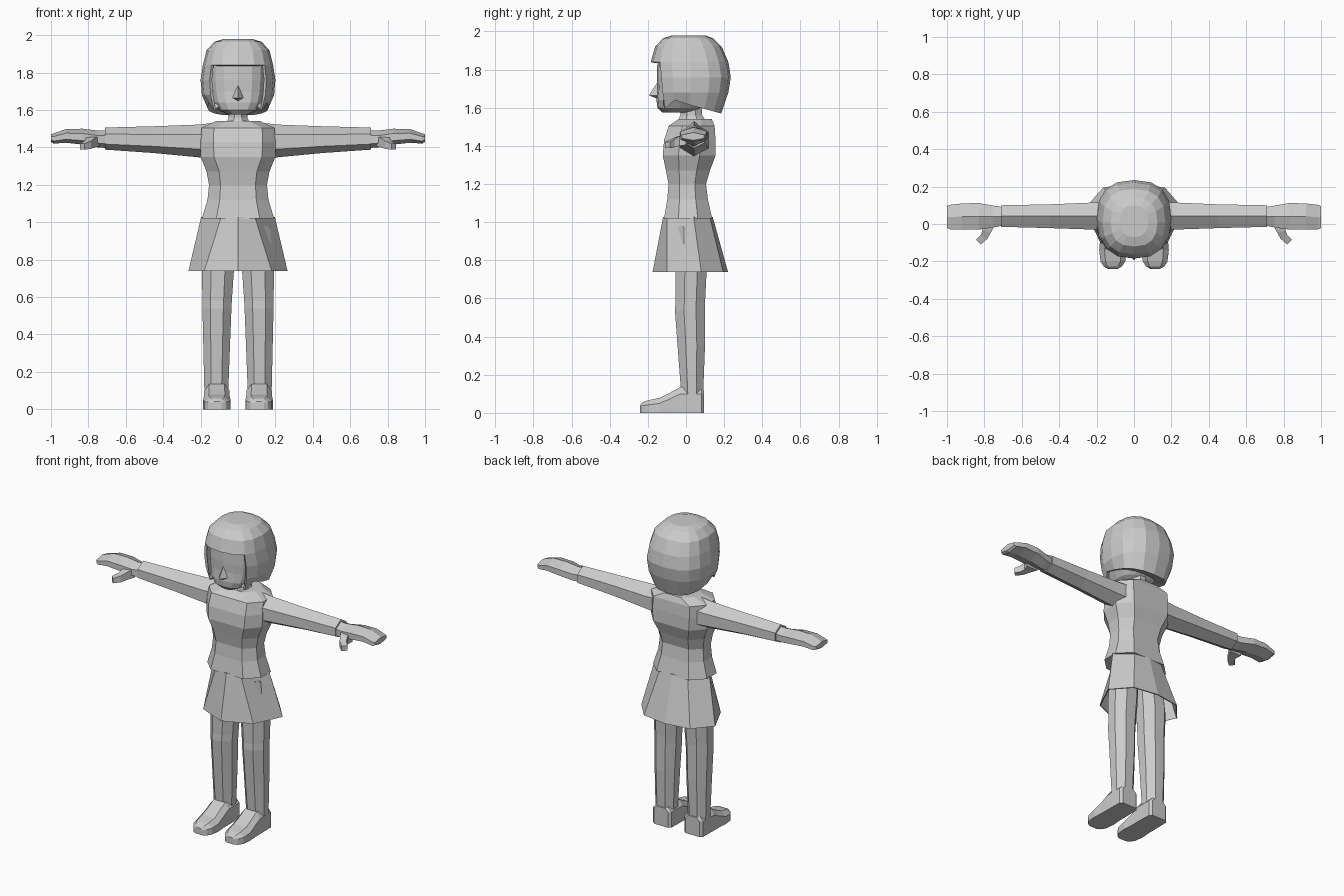
import bpy, bmesh, math
from mathutils import Vector

if "Cube" in bpy.data.objects:
    bpy.data.objects.remove(bpy.data.objects["Cube"])

grey = bpy.data.materials.new("plain grey")
grey.diffuse_color = (0.6, 0.6, 0.6, 1)
grey.use_nodes = True
grey.node_tree.nodes["Principled BSDF"].inputs["Base Color"].default_value = grey.diffuse_color


def finish(name, bm, mirror=False, thick=0):
    """Turn a bmesh into a flat-shaded object."""
    bmesh.ops.recalc_face_normals(bm, faces=bm.faces)
    me = bpy.data.meshes.new(name)
    bm.to_mesh(me)
    bm.free()
    me.materials.append(grey)
    ob = bpy.data.objects.new(name, me)
    bpy.context.collection.objects.link(ob)
    if mirror:
        ob.modifiers.new("mirror", "MIRROR")
    if thick:
        mod = ob.modifiers.new("thickness", "SOLIDIFY")
        mod.thickness = thick
    return ob


def loft(rings, caps=(True, True)):
    """Skin a list of equally long point rings."""
    bm = bmesh.new()
    vs = [[bm.verts.new(p) for p in r] for r in rings]
    n = len(vs[0])
    for a, b in zip(vs, vs[1:]):
        for i in range(n):
            j = (i + 1) % n
            bm.faces.new((a[i], a[j], b[j], b[i]))
    if caps[0]:
        bm.faces.new(vs[0])
    if caps[1]:
        bm.faces.new(vs[-1])
    return bm


def octagon(z, x0, x1, y0, y1, cx=0.3, cy=0.3):
    """Box outline with cut corners, cx and cy being cut fractions."""
    dx, dy = (x1 - x0) * cx, (y1 - y0) * cy
    return [(x0 + dx, y0, z), (x1 - dx, y0, z), (x1, y0 + dy, z), (x1, y1 - dy, z),
            (x1 - dx, y1, z), (x0 + dx, y1, z), (x0, y1 - dy, z), (x0, y0 + dy, z)]


# torso: z, half width, front, back, corner cut
torso = [(1.02, .193, -.115, .137, .2), (1.12, .163, -.098, .115, .2), (1.2, .155, -.092, .105, .2),
         (1.27, .168, -.105, .125, .2), (1.35, .2, -.122, .155, .18), (1.43, .2, -.115, .155, .17),
         (1.505, .195, -.09, .15, .17), (1.54, .12, -.04, .135, .25)]
finish("torso", loft([octagon(z, -w, w, f, b, c) for z, w, f, b, c in torso]))

# neck
finish("neck", loft([octagon(1.51, -.075, .075, -.05, .12), octagon(1.56, -.05, .05, -.03, .085),
                     octagon(1.66, -.045, .045, -.03, .08)]))


# skirt: half outline mirrored to eight sides
def skirt_ring(z, half):
    return [(x, y, z) for x, y in half] + [(-x, y, z) for x, y in half[-2:0:-1]]


waist = [(0, -.12), (.09, -.1), (.197, .04), (.1, .125), (0, .14)]
hem = [(0, -.175), (.18, -.1), (.265, .08), (.165, .195), (0, .22)]
finish("skirt", loft([skirt_ring(1.028, waist), skirt_ring(.74, hem)], (True, False)), thick=.006)


# sleeves: hexagonal along x
def hexagon(x, y0, y1, z0, z1):
    ym, h = (y0 + y1) / 2, z1 - z0
    return [(x, ym, z0), (x, y0, z0 + h * .25), (x, y0, z0 + h * .7),
            (x, ym, z1), (x, y1, z0 + h * .7), (x, y1, z0 + h * .25)]


finish("sleeve", loft([hexagon(.14, -.035, .12, 1.34, 1.53), hexagon(.21, -.03, .115, 1.347, 1.522),
                       hexagon(.45, -.022, .105, 1.37, 1.513), hexagon(.71, -.015, .1, 1.388, 1.506)]),
       mirror=True)

# hands and thumbs
finish("hand", loft([hexagon(.7, -.008, .09, 1.397, 1.492), hexagon(.75, -.018, .098, 1.4, 1.49),
                     hexagon(.83, -.03, .112, 1.415, 1.5), hexagon(.92, -.03, .11, 1.425, 1.498),
                     hexagon(.985, -.028, .102, 1.42, 1.475), hexagon(1.0, -.022, .095, 1.43, 1.47)]),
       mirror=True)


def thumb_ring(xa, ya, xb, yb, z0, z1):
    return [(xa, ya, z0), (xb, yb, z0), (xb, yb, z1), (xa, ya, z1)]


finish("thumb", loft([thumb_ring(.74, .0, .82, .0, 1.405, 1.46), thumb_ring(.765, -.045, .81, -.035, 1.4, 1.45),
                      thumb_ring(.785, -.08, .82, -.06, 1.393, 1.435), thumb_ring(.82, -.11, .845, -.085, 1.388, 1.42)]),
       mirror=True)

# legs: z, inner, outer, front, back
leg = [(.1, .052, .18, -.025, .09), (.36, .042, .186, -.045, .1), (.54, .035, .19, -.058, .1),
       (.58, .033, .19, -.055, .1), (.74, .022, .193, -.055, .108), (.98, .008, .17, -.06, .1)]
finish("leg", loft([octagon(z, a, b, f, k, .28, .3) for z, a, b, f, k in leg]), mirror=True)

# shoes: cross-sections along y as (y, half width, side height, top height)
shoe = [(.095, .05, .1, .12), (.08, .066, .1, .128), (-.03, .068, .1, .135), (-.08, .068, .075, .108),
        (-.14, .073, .05, .078), (-.2, .066, .042, .066), (-.228, .048, .038, .055), (-.24, .025, .034, .042)]


def shoe_ring(y, w, s, t, c=.113):
    return [(c - w, y, 0), (c + w, y, 0), (c + w, y, s), (c + w * .6, y, t), (c - w * .6, y, t), (c - w, y, s)]


finish("shoe", loft([shoe_ring(*s) for s in shoe]), mirror=True)


# rounded sixteen-sided rings for the head
def round_ring(z, w, f, b, power=.8, lift=None):
    pts = []
    for i in range(16):
        a = math.tau * i / 16
        c, s = math.cos(a), math.sin(a)
        x = math.copysign(abs(c) ** power, c) * w
        y = (f + b) / 2 + math.copysign(abs(s) ** power, s) * (b - f) / 2
        pts.append((x, y, lift(y) if lift else z))
    return pts


# face and skull inside the hair
skull = [(1.575, .05, -.125, .03), (1.6, .105, -.15, .08), (1.64, .135, -.155, .12), (1.7, .15, -.15, .16),
         (1.76, .155, -.152, .17), (1.86, .155, -.15, .17), (1.93, .1, -.09, .12)]
finish("face", loft([round_ring(*s, power=.75) for s in skull]))

# nose wedge
bm = bmesh.new()
top, tip, left, right, low = [bm.verts.new(p) for p in
                              [(0, -.145, 1.74), (0, -.195, 1.665), (-.032, -.145, 1.665), (.032, -.145, 1.665),
                               (0, -.145, 1.645)]]
for f in [(top, left, tip), (top, tip, right), (tip, left, low), (tip, low, right), (top, right, low, left)]:
    bm.faces.new(f)
finish("nose", bm)


# bobbed hair with a cut-out for the face
def hair_edge(y):
    return 1.595 if y < -.1 else 1.64 if y < -.03 else 1.62 - .27 * y


hair = [(1.98, .075, -.07, .1), (1.965, .125, -.12, .14), (1.92, .168, -.162, .187), (1.84, .188, -.185, .222),
        (1.76, .2, -.18, .235), (1.68, .193, -.17, .222)]
rings = [round_ring(*h) for h in hair]
rings.append(round_ring(0, .165, -.15, .185, lift=hair_edge))
rings.append(round_ring(0, .13, -.13, .1, lift=lambda y: hair_edge(y) + .015))
bm = loft(rings, (True, False))
hole = [f for f in bm.faces if f.calc_center_median().y < -.09
        and abs(f.calc_center_median().x) < .13 and f.calc_center_median().z < 1.83]
bmesh.ops.delete(bm, geom=hole, context="FACES")
finish("hair", bm, thick=.015)
